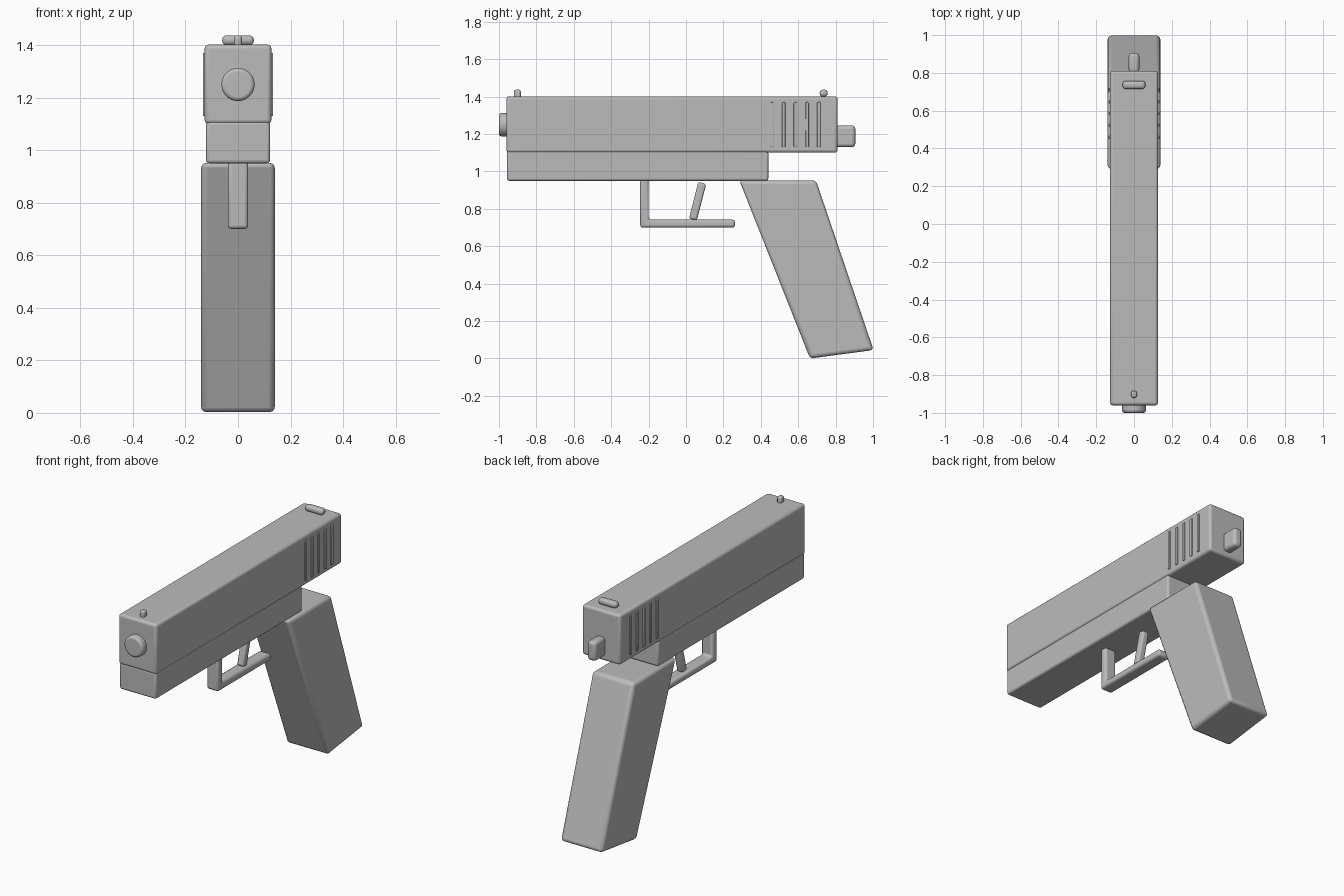
import bpy, bmesh, math
from mathutils import Matrix

cube = bpy.data.objects.get("Cube")
if cube:
    bpy.data.objects.remove(cube)

grey = bpy.data.materials.new("plain grey")
grey.use_nodes = True
COLOUR = (0.5, 0.5, 0.5, 1)
grey.diffuse_color = COLOUR
grey.node_tree.nodes["Principled BSDF"].inputs["Base Color"].default_value = COLOUR


def finish(name, bm, bevel, segments=3):
    """Turn a bmesh into a bevelled, softly shaded object."""
    bmesh.ops.recalc_face_normals(bm, faces=bm.faces)
    mesh = bpy.data.meshes.new(name)
    bm.to_mesh(mesh)
    bm.free()
    mesh.materials.append(grey)
    obj = bpy.data.objects.new(name, mesh)
    bpy.context.collection.objects.link(obj)
    if bevel:
        mod = obj.modifiers.new("rounded edges", 'BEVEL')
        mod.width = bevel
        mod.segments = segments
        mod.limit_method = 'ANGLE'
        mod.angle_limit = math.radians(40)
    bpy.ops.object.select_all(action='DESELECT')
    obj.select_set(True)
    bpy.context.view_layer.objects.active = obj
    bpy.ops.object.shade_smooth_by_angle(angle=math.radians(40))
    return obj


def side_profile(name, points, half_width, bevel):
    """Extrude a side (y, z) outline across x."""
    bm = bmesh.new()
    face = bm.faces.new([bm.verts.new((-half_width, y, z)) for y, z in points])
    side = bmesh.ops.extrude_face_region(bm, geom=[face])["geom"]
    verts = [v for v in side if isinstance(v, bmesh.types.BMVert)]
    bmesh.ops.translate(bm, verts=verts, vec=(2 * half_width, 0, 0))
    return finish(name, bm, bevel)


def box(name, half_width, y0, y1, z0, z1, bevel):
    return side_profile(name, [(y0, z0), (y1, z0), (y1, z1), (y0, z1)], half_width, bevel)


# Main body
box("slide", 0.127, -0.96, 0.81, 1.1, 1.402, 0.015)
box("frame", 0.122, -0.957, 0.44, 0.95, 1.11, 0.012)
side_profile("grip", [(0.285, 0.952), (0.695, 0.952), (1.003, 0.045), (0.663, 0)], 0.14, 0.02)

# Trigger and its guard
side_profile("trigger_guard", [(-0.245, 0.7), (0.262, 0.7), (0.262, 0.742), (-0.2, 0.742),
                               (-0.2, 0.96), (-0.245, 0.96)], 0.039, 0.014)
side_profile("trigger", [(0.016, 0.748), (0.058, 0.738), (0.108, 0.932), (0.066, 0.945)],
             0.022, 0.012)

# Muzzle disc
bm = bmesh.new()
bmesh.ops.create_cone(bm, cap_ends=True, segments=32, radius1=0.063, radius2=0.063, depth=0.06,
                      matrix=Matrix.Translation((0, -0.97, 1.25)) @ Matrix.Rotation(math.pi / 2, 4, 'X'))
finish("muzzle", bm, 0.014)

# Rear knob and sights
box("rear_knob", 0.028, 0.8, 0.905, 1.13, 1.246, 0.018)
box("front_sight", 0.015, -0.92, -0.883, 1.39, 1.437, 0.011)
box("rear_sight", 0.06, 0.715, 0.757, 1.4, 1.437, 0.015)

# Raised ribs on both sides of the slide
for i in range(5):
    y = 0.46 + i * 0.0625
    for sign, side in ((1, "left"), (-1, "right")):
        rib = box(f"{side}_rib_{i + 1}", 0.01, y - 0.009, y + 0.009, 1.13, 1.37, 0.004)
        rib.location.x = sign * 0.124
